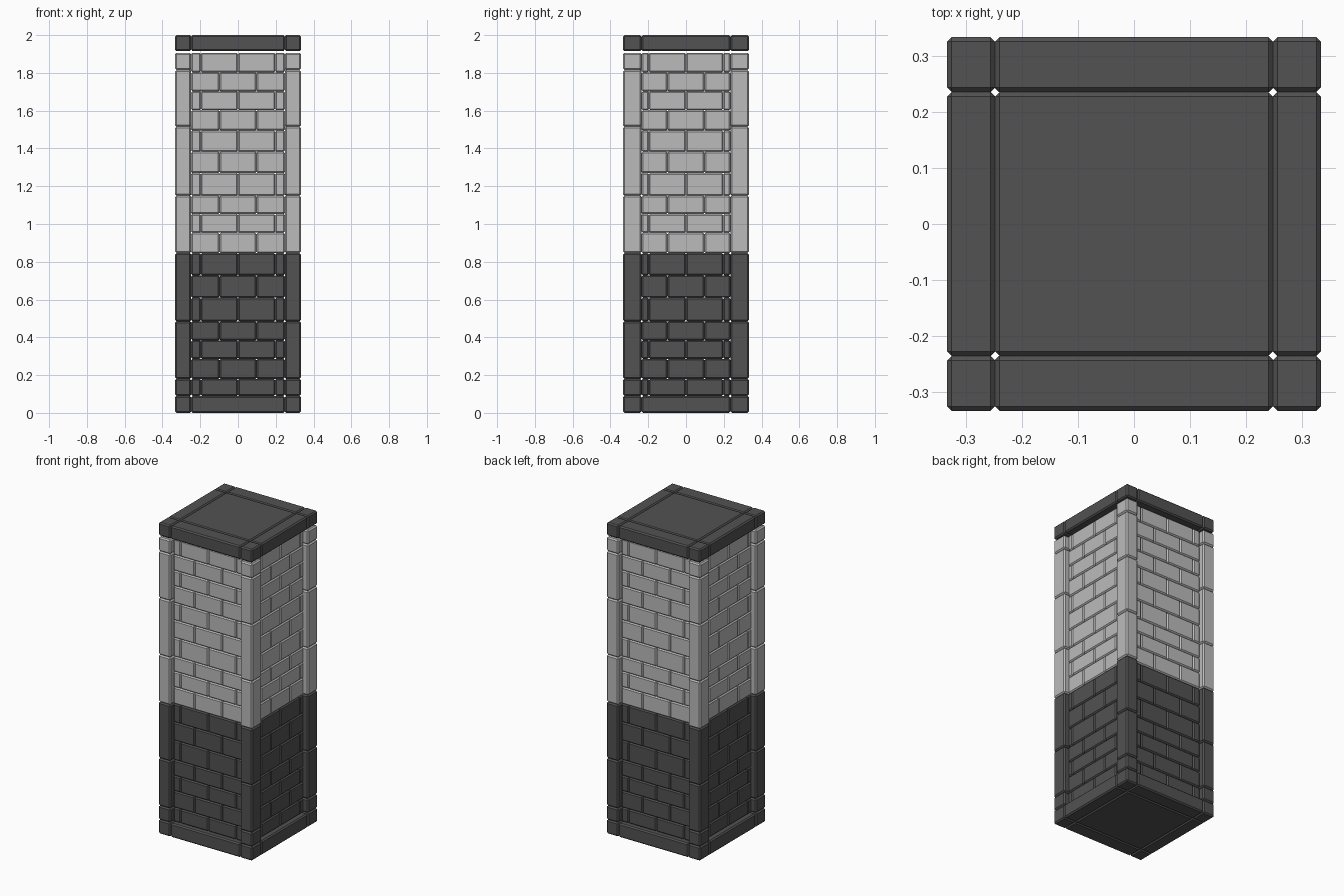
import bpy, bmesh

if "Cube" in bpy.data.objects:
    bpy.data.objects.remove(bpy.data.objects["Cube"])

OUT = 0.333            # outer half width
IX, IY = 0.248, 0.235  # inner edges of the corner posts
FACE = 0.303           # recessed brick face
SPLIT = 0.846          # dark below, light above


def material(name, v):
    m = bpy.data.materials.new(name)
    m.diffuse_color = (v, v, v, 1)
    m.use_nodes = True
    m.node_tree.nodes["Principled BSDF"].inputs["Base Color"].default_value = m.diffuse_color
    return m


dark = material("dark grey stone", 0.085)
light = material("light grey stone", 0.50)


def blocks(name, boxes, mat, chamfer=0.008):
    """One object of chamfered blocks, each (x0, x1, y0, y1, z0, z1)."""
    bm = bmesh.new()
    for x0, x1, y0, y1, z0, z1 in boxes:
        for v in bmesh.ops.create_cube(bm, size=1)["verts"]:
            v.co = (x1 if v.co.x > 0 else x0,
                    y1 if v.co.y > 0 else y0,
                    z1 if v.co.z > 0 else z0)
    me = bpy.data.meshes.new(name)
    bm.to_mesh(me)
    bm.free()
    me.materials.append(mat)
    ob = bpy.data.objects.new(name, me)
    bpy.context.collection.objects.link(ob)
    mod = ob.modifiers.new("chamfer", "BEVEL")
    mod.width = chamfer
    mod.segments = 1
    return ob


# Base and cap: a 3 x 3 grid of slabs
xs = (-OUT, -IX, IX, OUT)
ys = (-OUT, -IY, IY, OUT)
for name, z0, z1 in (("base", 0, 0.09), ("cap", 1.915, 2.0)):
    blocks(name, [(xs[i], xs[i + 1], ys[j], ys[j + 1], z0, z1)
                  for i in range(3) for j in range(3)], dark)

# Corner posts: stacked stones of different lengths
post_z = (0.09, 0.18, 0.485, SPLIT, 1.15, 1.515, 1.815, 1.906)
posts = [(xs[i], xs[i + 1], ys[j], ys[j + 1], a, b)
         for a, b in zip(post_z, post_z[1:]) for i in (0, 2) for j in (0, 2)]
blocks("lower_corner_posts", [p for p in posts if p[4] < SPLIT], dark)
blocks("upper_corner_posts", [p for p in posts if p[4] >= SPLIT], light)

# Brick walls: rows with alternating joints on all four sides
row_z = (0.09, 0.18, 0.286, 0.384, 0.485, 0.61, 0.728, SPLIT, 0.954, 1.053,
         1.15, 1.27, 1.383, 1.495, 1.603, 1.702, 1.803, 1.906)
bricks = []
for r, (a, b) in enumerate(zip(row_z, row_z[1:])):
    joints = (-0.098, 0.098) if r % 2 else (-0.197, 0, 0.197)
    fx = (-IX, *joints, IX)
    fy = (-IY, *joints, IY)
    for p, q in zip(fx, fx[1:]):
        bricks += [(p, q, -FACE, -IY, a, b), (p, q, IY, FACE, a, b)]
    for p, q in zip(fy, fy[1:]):
        bricks += [(-FACE, -IX, p, q, a, b), (IX, FACE, p, q, a, b)]
blocks("lower_bricks", [k for k in bricks if k[4] < SPLIT], dark, 0.007)
blocks("upper_bricks", [k for k in bricks if k[4] >= SPLIT], light, 0.007)
